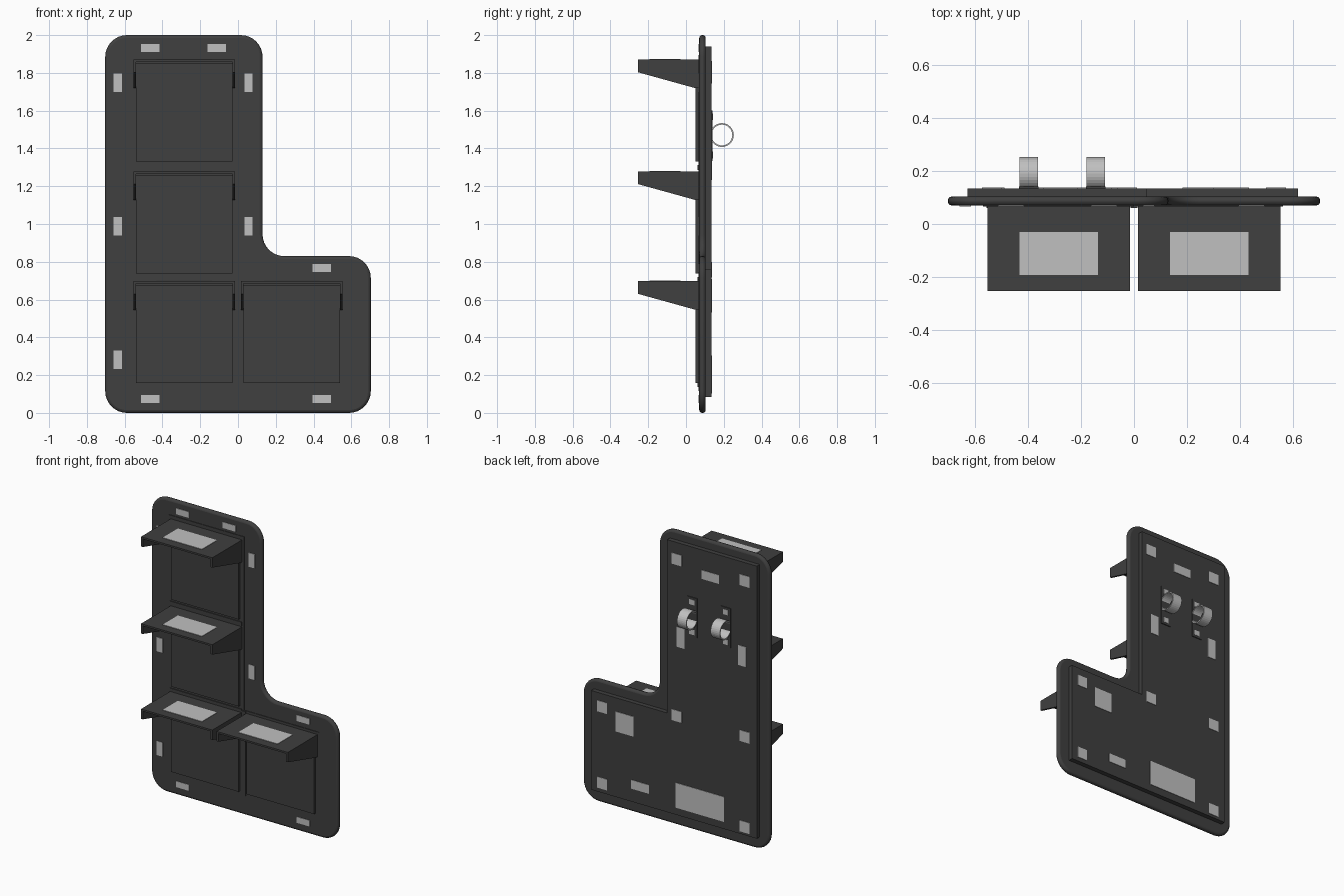
import bpy, bmesh, math
from mathutils import Vector

if "Cube" in bpy.data.objects:
    bpy.data.objects.remove(bpy.data.objects["Cube"], do_unlink=True)


def material(name, value):
    m = bpy.data.materials.new(name)
    m.use_nodes = True
    colour = (value, value, value, 1)
    m.diffuse_color = colour
    m.node_tree.nodes["Principled BSDF"].inputs["Base Color"].default_value = colour
    return m


DARK = material("charcoal", 0.05)
LIGHT = material("light grey", 0.53)


def finish(name, bm, mat):
    bmesh.ops.recalc_face_normals(bm, faces=bm.faces)
    mesh = bpy.data.meshes.new(name)
    bm.to_mesh(mesh)
    bm.free()
    mesh.materials.append(mat)
    obj = bpy.data.objects.new(name, mesh)
    bpy.context.collection.objects.link(obj)
    return obj


def prism(name, points, depth, mat):
    """Extrude a closed 3D outline along a vector."""
    bm = bmesh.new()
    face = bm.faces.new([bm.verts.new(p) for p in points])
    new = bmesh.ops.extrude_face_region(bm, geom=[face])["geom"]
    bmesh.ops.translate(bm, vec=depth,
                        verts=[v for v in new if isinstance(v, bmesh.types.BMVert)])
    return finish(name, bm, mat)


def slab(name, outline, y0, y1, mat=DARK):
    return prism(name, [(x, y0, z) for x, z in outline], (0, y1 - y0, 0), mat)


def box(name, x, y, z, mat=DARK):
    outline = [(x[0], z[0]), (x[1], z[0]), (x[1], z[1]), (x[0], z[1])]
    return slab(name, outline, y[0], y[1], mat)


def patch(name, x, z, w, h, y):
    box(name, (x - w / 2, x + w / 2), y, (z - h / 2, z + h / 2), LIGHT)


def l_shape(left, bottom, right, step, inner, top):
    return [(left, bottom), (right, bottom), (right, step),
            (inner, step), (inner, top), (left, top)]


def rounded(outline, r, steps=8):
    """Fillet every right-angled corner, convex or concave."""
    result = []
    for i, corner in enumerate(outline):
        c = Vector(corner)
        a = (Vector(outline[i - 1]) - c).normalized() * r
        b = (Vector(outline[(i + 1) % len(outline)]) - c).normalized() * r
        for k in range(steps + 1):
            t = k / steps * math.pi / 2
            result.append(c + a * (1 - math.sin(t)) + b * (1 - math.cos(t)))
    return result


# Rounded flange with softened rim
flange = slab("flange", rounded(l_shape(-0.703, 0, 0.703, 0.83, 0.13, 2), 0.115), 0.07, 0.104)
bevel = flange.modifiers.new("rim", "BEVEL")
bevel.width = 0.015
bevel.segments = 3
bevel.limit_method = "ANGLE"
bpy.context.view_layer.objects.active = flange
flange.select_set(True)
bpy.ops.object.shade_smooth_by_angle(angle=math.radians(35))
flange.select_set(False)

# Back housing and front frame
slab("back_housing", l_shape(-0.628, 0.085, 0.62, 0.76, 0.047, 1.94), 0.1, 0.135)
slab("front_frame", l_shape(-0.57, 0.116, 0.563, 0.714, 0, 1.894), 0.066, 0.072)

# Dividers between the bays
for z in (0.693, 1.286):
    box("horizontal_divider", (-0.557, -0.016), (0.06, 0.07), (z, z + 0.026))
box("vertical_divider", (-0.014, 0.014), (0.06, 0.07), (0.137, 0.71))

# Four bays, each with a panel, a thin shelf and two tapered side brackets
for name, x0, top in (("upper", -0.553, 1.87), ("middle", -0.553, 1.278),
                      ("lower_right", -0.553, 0.697), ("lower_left", 0.016, 0.697)):
    x1 = x0 + 0.537
    box(name + "_panel", (x0 + 0.014, x1 - 0.014), (0.05, 0.07), (top - 0.54, top - 0.02))
    box(name + "_shelf", (x0, x1), (-0.253, 0.07), (top - 0.012, top))
    for bx in (x0, x1 - 0.013):
        side = [(-0.253, top), (0.07, top), (0.07, top - 0.15),
                (0.05, top - 0.15), (-0.253, top - 0.066)]
        prism(name + "_bracket", [(bx, y, z - 0.001) for y, z in side], (0.013, 0, 0), DARK)
    mid = (x0 + x1) / 2
    box(name + "_shelf_label", (mid - 0.148, mid + 0.148), (-0.192, -0.03),
        (top - 0.002, top + 0.003), LIGHT)

# Light tabs around the front flange
FRONT = (0.067, 0.072)
for x, z in ((-0.637, 1.748), (0.056, 1.748), (-0.637, 0.988), (0.056, 0.988), (-0.637, 0.281)):
    patch("front_side_tab", x, z, 0.044, 0.096, FRONT)
for x, z in ((-0.465, 1.932), (-0.113, 1.932), (0.443, 0.767), (-0.465, 0.074), (0.443, 0.074)):
    patch("front_end_tab", x, z, 0.098, 0.041, FRONT)

# Light pads on the back
BACK = (0.133, 0.138)
for x, z in ((-0.026, 1.825), (-0.537, 1.816), (-0.026, 0.76), (-0.537, 0.755),
             (0.537, 0.67), (0.537, 0.15), (-0.537, 0.14)):
    patch("back_square_pad", x, z, 0.075, 0.075, BACK)
for x, z, w, h in ((-0.278, 1.774, 0.133, 0.06), (0.25, 0.204, 0.133, 0.06),
                   (-0.055, 1.3, 0.06, 0.136), (-0.52, 1.3, 0.06, 0.136),
                   (0.367, 0.6, 0.133, 0.136), (-0.2, 0.219, 0.363, 0.17)):
    patch("back_pad", x, z, w, h, BACK)


# Two rings on mounting plates
def ring(name, x, width, y, z, outer, inner, sides=32):
    bm = bmesh.new()
    loops = []
    for bx, r in ((x - width / 2, outer), (x + width / 2, outer),
                  (x + width / 2, inner), (x - width / 2, inner)):
        angles = [2 * math.pi * k / sides for k in range(sides)]
        loops.append([bm.verts.new((bx, y + r * math.cos(a), z + r * math.sin(a)))
                      for a in angles])
    for i, loop in enumerate(loops):
        nxt = loops[(i + 1) % 4]
        for k in range(sides):
            j = (k + 1) % sides
            bm.faces.new((loop[k], loop[j], nxt[j], nxt[k]))
    return finish(name, bm, LIGHT)


for x in (-0.397, -0.144):
    box("ring_plate", (x - 0.037, x + 0.037), (0.13, 0.141), (1.333, 1.6))
    ring("ring", x, 0.07, 0.19, 1.471, 0.063, 0.055)
    for z in (1.365, 1.568):
        patch("ring_plate_pad", x, z, 0.04, 0.035, (0.139, 0.143))
